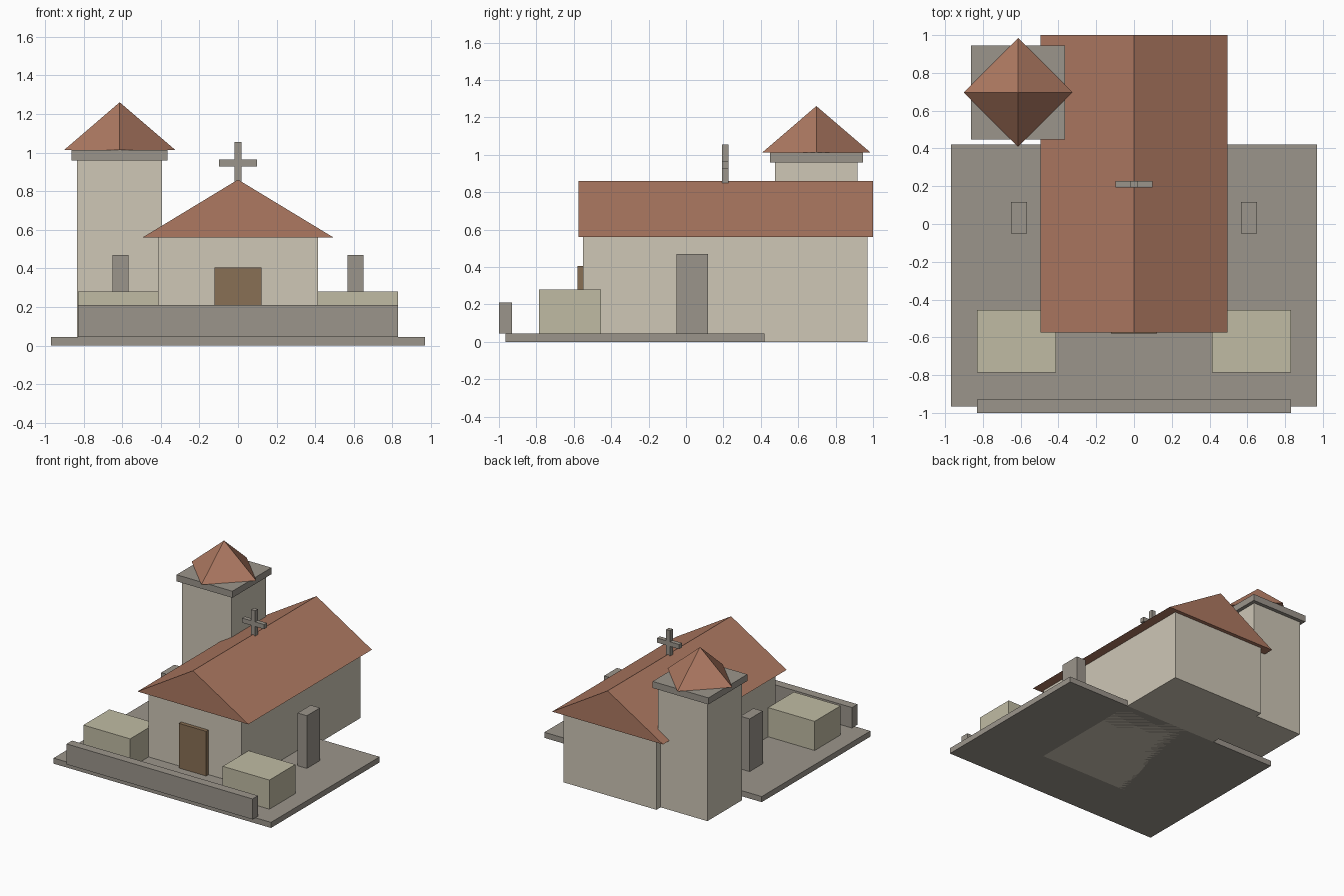
import bpy, math

if "Cube" in bpy.data.objects:
    bpy.data.objects.remove(bpy.data.objects["Cube"])


def material(name, rgb):
    m = bpy.data.materials.new(name)
    m.diffuse_color = (*rgb, 1)
    m.use_nodes = True
    m.node_tree.nodes["Principled BSDF"].inputs["Base Color"].default_value = m.diffuse_color
    return m


PLASTER = material("plaster", (0.62, 0.57, 0.47))
TILE = material("roof_tile", (0.42, 0.19, 0.12))
STONE = material("stone", (0.33, 0.30, 0.26))
WOOD = material("wood", (0.25, 0.16, 0.09))
HEDGE = material("planter_block", (0.53, 0.50, 0.37))


def box(name, x, y, z, mat):
    """Box from (min, max) ranges on each axis."""
    bpy.ops.mesh.primitive_cube_add(size=1)
    o = bpy.context.object
    o.name = name
    ranges = (x, y, z)
    for v in o.data.vertices:
        v.co = [r[0] if c < 0 else r[1] for c, r in zip(v.co, ranges)]
    o.data.materials.append(mat)
    return o


def gable(name, half_width, y, z, mat):
    """Closed triangular prism with its ridge along y."""
    verts = [(px, py, pz) for py in y
             for px, pz in ((-half_width, z[0]), (half_width, z[0]), (0, z[1]))]
    faces = [(0, 1, 2), (5, 4, 3), (0, 3, 4, 1), (1, 4, 5, 2), (2, 5, 3, 0)]
    me = bpy.data.meshes.new(name)
    me.from_pydata(verts, [], faces)
    me.materials.append(mat)
    o = bpy.data.objects.new(name, me)
    bpy.context.collection.objects.link(o)
    return o


# Forecourt slab and low front wall
box("forecourt", (-0.97, 0.97), (-0.965, 0.42), (0, 0.045), STONE)
box("front_wall", (-0.83, 0.83), (-1.0, -0.93), (0.045, 0.21), STONE)

# Main hall, roof and door
box("hall", (-0.415, 0.415), (-0.55, 0.97), (0, 0.56), PLASTER)
gable("hall_roof", 0.495, (-0.575, 1.0), (0.56, 0.86), TILE)
box("door", (-0.122, 0.122), (-0.58, -0.55), (0.045, 0.405), WOOD)

# Ridge cross: post and arms
box("cross_post", (-0.018, 0.018), (0.193, 0.228), (0.85, 1.055), STONE)
box("cross_arm", (-0.098, 0.098), (0.193, 0.228), (0.928, 0.965), STONE)

# Planter blocks and side pillars, mirrored left and right
for side, s in (("left", -1), ("right", 1)):
    box(f"planter_{side}", sorted((s * 0.413, s * 0.83)), (-0.785, -0.455),
        (0.045, 0.28), HEDGE)
    box(f"pillar_{side}", sorted((s * 0.567, s * 0.65)), (-0.05, 0.117),
        (0.045, 0.47), STONE)

# Bell tower with cornice and diamond-set pyramid roof
tx, ty = -0.613, 0.697
box("tower", (tx - 0.22, tx + 0.22), (ty - 0.22, ty + 0.22), (0, 0.96), PLASTER)
box("tower_cornice", (tx - 0.249, tx + 0.249), (ty - 0.249, ty + 0.249),
    (0.96, 1.013), STONE)
bpy.ops.mesh.primitive_cone_add(vertices=4, radius1=0.288, depth=0.247,
                                location=(tx, ty, 1.0135 + 0.1235))
spire = bpy.context.object
spire.name = "tower_roof"
spire.data.materials.append(TILE)
